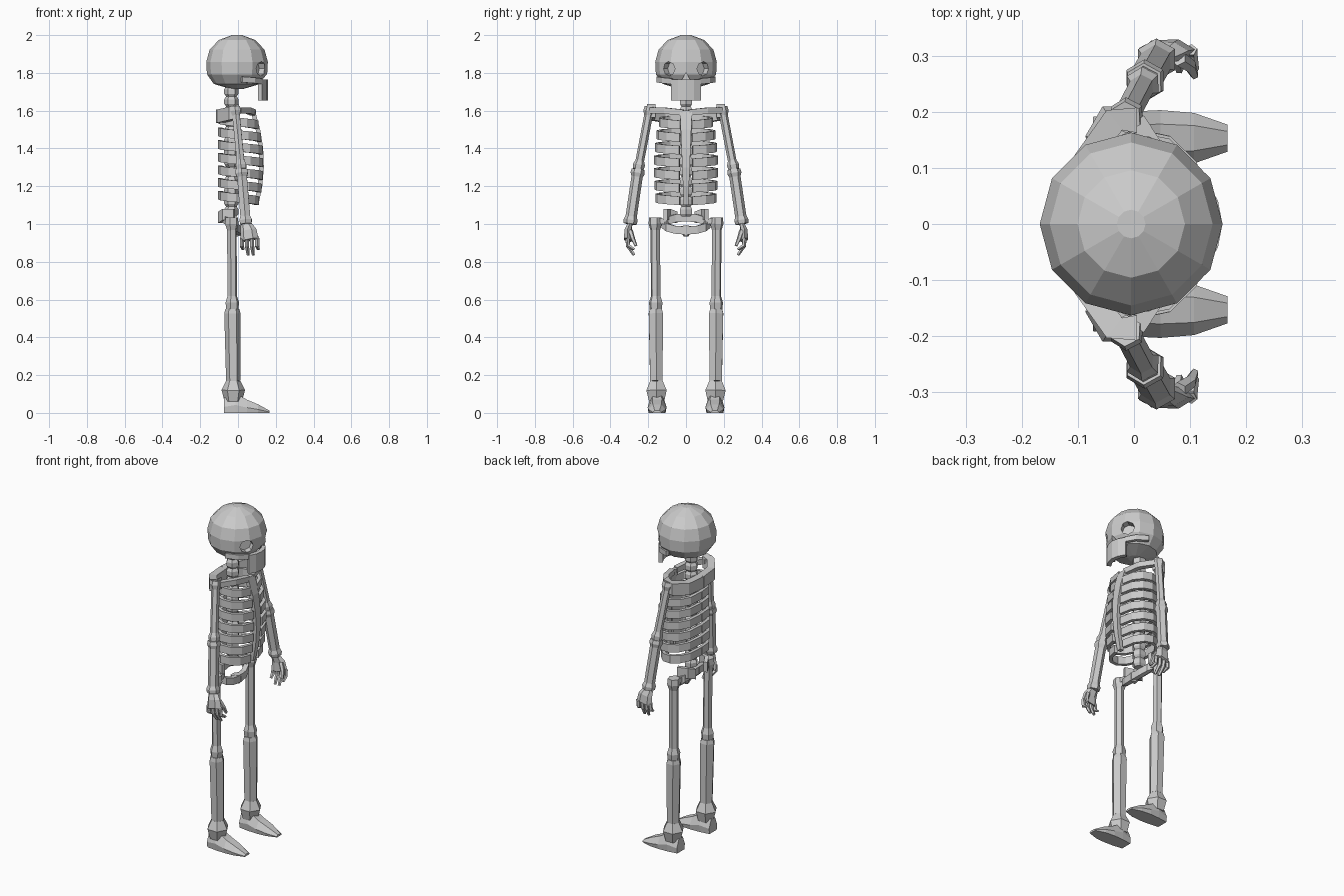
import bpy, bmesh
from math import sin, cos, pi, tau
from mathutils import Vector, Matrix

if "Cube" in bpy.data.objects:
    bpy.data.objects.remove(bpy.data.objects["Cube"])

GREY = (.6, .6, .6, 1)
bone_grey = bpy.data.materials.new("bone grey")
bone_grey.use_nodes = True
bone_grey.diffuse_color = GREY
bone_grey.node_tree.nodes["Principled BSDF"].inputs["Base Color"].default_value = GREY


def add_object(name, mesh):
    part = bpy.data.objects.new(name, mesh)
    bpy.context.collection.objects.link(part)
    return part


def loft(name, rings):
    """Skin a closed, flat-shaded tube through rings of points."""
    bm = bmesh.new()
    rows = [[bm.verts.new(point) for point in ring] for ring in rings]
    count = len(rows[0])
    for lower, upper in zip(rows, rows[1:]):
        for i in range(count):
            j = (i + 1) % count
            bm.faces.new((lower[i], lower[j], upper[j], upper[i]))
    bm.faces.new(rows[0])
    bm.faces.new(rows[-1])
    bmesh.ops.recalc_face_normals(bm, faces=bm.faces)
    mesh = bpy.data.meshes.new(name)
    bm.to_mesh(mesh)
    bm.free()
    mesh.materials.append(bone_grey)
    return add_object(name, mesh)


def tube(name, path, radii, sides=6, flat=1):
    """Many-sided bone along a path, optionally flattened sideways."""
    path = [Vector(point) for point in path]
    turn = (path[-1] - path[0]).to_track_quat('Z', 'Y')
    rings = []
    for centre, radius in zip(path, radii):
        ring = []
        for i in range(sides):
            angle = tau * i / sides
            offset = turn @ Vector((radius * cos(angle), radius * sin(angle), 0))
            offset.y *= flat
            ring.append(centre + offset)
        rings.append(ring)
    return loft(name, rings)


def long_bone(name, start, end, radius, knob):
    """Straight shaft with a knob at both ends."""
    start, end = Vector(start), Vector(end)
    path = [start.lerp(end, t) for t in (0, .07, .14, .86, .93, 1)]
    return tube(name, path, [knob * .9, knob, radius, radius, knob, knob * .9])


def band(name, path, thickness, height):
    """Flat strip standing upright along a path."""
    path = [Vector(point) for point in path]
    up = Vector((0, 0, height / 2))
    rings = []
    for i, point in enumerate(path):
        along = path[min(i + 1, len(path) - 1)] - path[max(i - 1, 0)]
        out = Vector((along.y, -along.x, 0)).normalized() * thickness / 2
        rings.append([point + out + up, point - out + up, point - out - up, point + out - up])
    return loft(name, rings)


def cut_hole(part, location, direction, radius, sides):
    """Sink a shallow straight-sided hole into a part."""
    turn = Vector(direction).to_track_quat('Z', 'Y').to_euler()
    bpy.ops.mesh.primitive_cylinder_add(vertices=sides, radius=radius, depth=.07,
                                        location=location, rotation=turn)
    cutter = bpy.context.object
    cutter.hide_render = True
    hole = part.modifiers.new("hole", 'BOOLEAN')
    hole.operation = 'DIFFERENCE'
    hole.object = cutter
    bpy.context.view_layer.objects.active = part
    bpy.ops.object.modifier_apply(modifier=hole.name)
    bpy.data.objects.remove(cutter)


def chest_front(z):
    return .125 - .6 * (z - 1.32) ** 2


def chest_half_width(z):
    return .16 - .4 * (z - 1.3) ** 2


# Skull: round above, squarer below
rings = []
for i in range(-3, 4):
    rise = sin(i * pi * .15)
    reach = .163 * (1 - abs(rise) ** (2 if i > 0 else 4)) ** .5
    angles = [tau * j / 12 for j in range(12)]
    rings.append([(reach * cos(a) - .005, reach * sin(a), 1.858 + .144 * rise) for a in angles])
skull = loft("skull", rings)

# Eye sockets and nose opening
for side in (-1, 1):
    cut_hole(skull, (.118, side * .088, 1.822), (1, side * .75, 0), .038, 8)
cut_hole(skull, (.15, 0, 1.775), (1, 0, 0), .027, 3)

# Curved upper jaw
band("upper_jaw", [(.145 - .007 * i * i, .037 * i, 1.71) for i in range(-2, 3)], .025, .11)

# Spine and neck
pitch = .053
for i in range(13):
    path = [(-.035, 0, 1.04 + pitch * (i + t)) for t in (0, .25, .7, 1)]
    tube("vertebra", path, (.028, .038, .038, .028))

# Breastbone, wider towards the top
rings = []
for i in range(6):
    z = 1.1 + i / 10
    front, half = chest_front(z), .012 + i * .004
    rings.append([(front + u * .012, v * half, z) for u, v in ((-1, -1), (1, -1), (1, 1), (-1, 1))])
loft("breastbone", rings)

# Tailbone
tube("tailbone", [(0, 0, .935), (-.01, 0, .985)], (.014, .034))

# Everything below is built for the left and mirrored
left_parts = []


def left(builder, name, *shape, **options):
    left_parts.append(builder("left_" + name, *shape, **options))


left(band, "cheek_bone", [(.12, .07, 1.755), (.085, .118, 1.76), (.02, .148, 1.765)], .02, .03)

# Ribs sag slightly from the spine to the breastbone
back = -.095
for i in range(7):
    z = 1.555 - i * .067
    front, half = chest_front(z - .03), chest_half_width(z)
    path = []
    for j in range(7):
        angle = pi * (1 - j / 6.3)
        x = (front + back) / 2 + (front - back) / 2 * cos(angle)
        path.append((x, half * sin(angle) ** .8, z - j * .005))
    left(band, "rib", path, .02, .046)

# Shoulder blade and collar bone
shoulder_tip = (.005, .185, 1.6)
left(band, "shoulder_blade", [(back, 0, 1.57), (-.085, .115, 1.572), (-.035, .185, 1.585), shoulder_tip],
     .045, .07)
left(band, "collar_bone", [shoulder_tip, (.055, .11, 1.6), (.08, .015, 1.59)], .03, .032)

# Arm
shoulder, elbow, wrist = (-.015, .19, 1.62), (.018, .253, 1.29), (.042, .296, 1)
left(long_bone, "upper_arm", shoulder, elbow, .023, .032)
left(long_bone, "forearm", elbow, wrist, .03, .038)

# Hand with curled fingers
left(tube, "palm", [wrist, (.055, .307, .965), (.06, .309, .915)], (.03, .043, .05), flat=.45)
for i in range(4):
    x = .02 + i * .027
    tip = .82 + abs(i - 1.5) * .03
    left(tube, "finger", [(x, .31, .925), (x, .306, .885), (x + .007, .275, tip)],
         (.012, .012, .008), sides=5)
left(tube, "thumb", [(.08, .295, .965), (.1, .282, .925), (.108, .265, .885)],
     (.014, .012, .008), sides=5)

# Pelvis: basin rim, raised wing and hip socket
rim = []
for i in range(7):
    angle = pi * i / 6
    rim.append((.04 * cos(angle) - .035, .115 * sin(angle), 1 - .035 * cos(angle)))
left(band, "pelvis_rim", rim, .028, .042)
left(band, "pelvis_wing", [(back, .05, 1.035), (-.075, .09, 1.05), (-.02, .108, 1.05)], .022, .06)
left(band, "hip_socket", [(-.035, .1, 1.01), (-.035, .16, 1.02)], .04, .028)

# Leg
hip, knee = (-.033, .163, 1.035), (-.03, .16, .55)
shin_end, heel = (-.025, .157, .17), (-.025, .155, .06)
left(long_bone, "thigh_bone", hip, knee, .026, .037)
left(tube, "shin", [knee, Vector(knee).lerp(shin_end, .06), shin_end], (.037, .043, .038))
left(tube, "ankle", [shin_end, Vector(shin_end).lerp(heel, .45), heel], (.038, .062, .046))

# Foot tapering to the toe
rings = []
for i, (half, top) in enumerate(zip((.038, .047, .05, .045, .024), (.08, .105, .07, .045, .012))):
    section = ((-.9, 0), (.9, 0), (1, .4), (.5, 1), (-.5, 1), (-1, .4))
    rings.append([(i * .06 - .073, .153 + half * u, top * v) for u, v in section])
left(loft, "foot", rings)

# Mirror to the right side
for part in left_parts:
    mesh = part.data.copy()
    mesh.transform(Matrix.Scale(-1, 4, (0, 1, 0)))
    mesh.flip_normals()
    add_object(part.name.replace("left", "right"), mesh)
